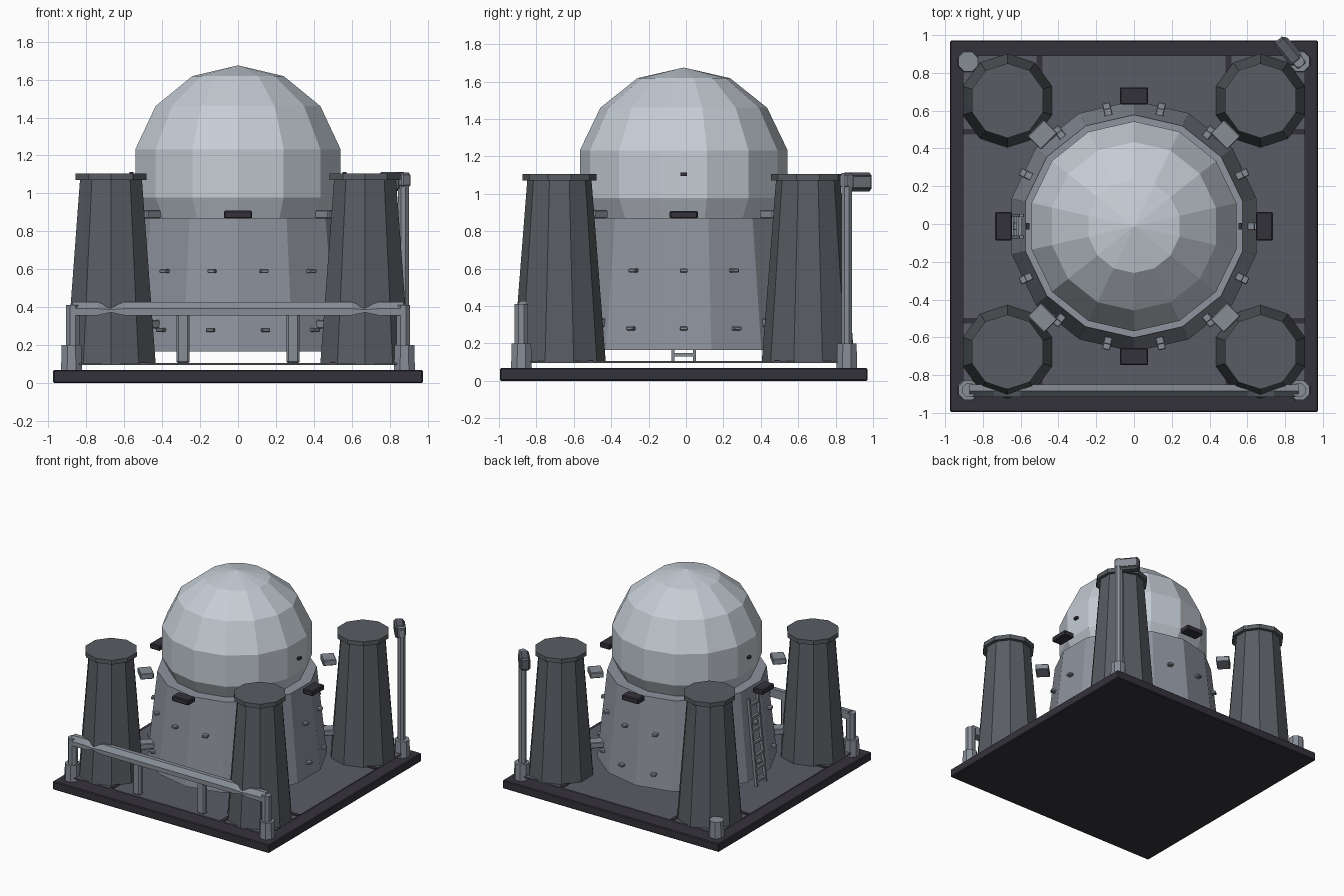
import bpy, bmesh, math
from mathutils import Matrix, Vector

if "Cube" in bpy.data.objects:
    bpy.data.objects.remove(bpy.data.objects["Cube"], do_unlink=True)

CY = -0.012  # plan centre of the platform


def material(name, r, g, b):
    lin = [(c / 255) ** 2.2 for c in (r, g, b)] + [1]
    m = bpy.data.materials.new(name)
    m.use_nodes = True
    m.diffuse_color = lin
    m.node_tree.nodes["Principled BSDF"].inputs["Base Color"].default_value = lin
    return m


DOME = material("pale dome", 196, 204, 212)
BODY = material("mid grey shell", 141, 146, 156)
METAL = material("light steel", 134, 140, 149)
PILLAR = material("slate pillar", 89, 93, 98)
FLOOR = material("floor grey", 91, 93, 101)
DARK = material("dark trim", 56, 53, 61)


def finish(name, bm, mat):
    bmesh.ops.recalc_face_normals(bm, faces=bm.faces)
    me = bpy.data.meshes.new(name)
    bm.to_mesh(me)
    bm.free()
    me.materials.append(mat)
    ob = bpy.data.objects.new(name, me)
    bpy.context.collection.objects.link(ob)
    return ob


def box(name, center, size, mat, turn=0.0, bevel=0.0):
    bm = bmesh.new()
    bmesh.ops.create_cube(bm, size=1)
    bmesh.ops.scale(bm, vec=size, verts=bm.verts)
    if bevel:
        bmesh.ops.bevel(bm, geom=bm.edges[:], offset=bevel, segments=1, affect='EDGES')
    bmesh.ops.transform(bm, verts=bm.verts,
                        matrix=Matrix.Translation(center) @ Matrix.Rotation(turn, 4, 'Z'))
    return finish(name, bm, mat)


def lathe(name, x, y, profile, sides, mat, phase=0.0):
    """Closed polygonal column through (radius, z) points."""
    bm = bmesh.new()
    rings = []
    for r, z in profile:
        angles = [phase + math.tau * i / sides for i in range(sides)]
        rings.append([bm.verts.new((x + r * math.cos(a), y + r * math.sin(a), z)) for a in angles])
    for a, b in zip(rings, rings[1:]):
        for i in range(sides):
            j = (i + 1) % sides
            bm.faces.new((a[i], a[j], b[j], b[i]))
    bm.faces.new(rings[0])
    bm.faces.new(rings[-1])
    return finish(name, bm, mat)


def polar(r, a, z):
    return Vector((r * math.cos(a), CY + r * math.sin(a), z))


# Platform
box("base_plate", (0, CY, 0.034), (1.95, 1.966, 0.068), DARK, bevel=0.006)
box("floor_plate", (0, CY, 0.1), (1.81, 1.81, 0.01), FLOOR)

# Central drum and faceted dome
SIDES = 14
lathe("drum", 0, CY, [(0.665, 0.165), (0.59, 0.87)], SIDES, BODY, math.pi / SIDES)
bm = bmesh.new()
bmesh.ops.create_uvsphere(bm, u_segments=SIDES, v_segments=7, radius=0.57,
                          matrix=Matrix.Translation((0, CY, 1.105)))
finish("dome", bm, DOME)

# Bolts on every drum panel
for i in range(SIDES):
    a = math.tau * i / SIDES
    for z, r in ((0.59, 0.615), (0.28, 0.645)):
        box("drum_bolt", polar(r, a, z), (0.05, 0.042, 0.02), METAL, a, 0.004)

# Dark lamps on the four sides, clamps on the diagonals
for i in range(4):
    a = i * math.pi / 2
    box("side_lamp", polar(0.69, a, 0.888), (0.09, 0.15, 0.042), DARK, a, 0.006)
    d = a + math.pi / 4
    box("upper_clamp", polar(0.685, d, 0.89), (0.10, 0.125, 0.046), METAL, d, 0.005)
    box("lower_clamp", polar(0.675, d, 0.31), (0.13, 0.09, 0.046), METAL, d, 0.005)
for s in (-1, 1):
    box("dome_peg", (s * 0.562, CY, 1.105), (0.02, 0.034, 0.018), DARK)

# Tapered corner pillars with caps and dark floor strips
for sx in (-1, 1):
    for sy in (-1, 1):
        x, y = sx * 0.67, CY + sy * 0.665
        lathe("pillar", x, y, [(0.248, 0.1), (0.172, 1.07)], 10, PILLAR, math.pi / 2)
        lathe("pillar_cap", x, y, [(0.198, 1.07), (0.198, 1.105)], 10, PILLAR, math.pi / 2)
        box("floor_strip", (sx * 0.5, CY + sy * 0.83, 0.107), (0.03, 0.15, 0.008), DARK)
        box("floor_strip", (sx * 0.83, CY + sy * 0.5, 0.107), (0.15, 0.03, 0.008), DARK)

# Corner posts: two rail posts, one stub, one lamp post
for sx, y, top in ((-1, -0.88, 0.41), (1, -0.88, 0.41), (-1, 0.86, 0), (1, 0.86, 1.11)):
    lathe("post_socket", sx * 0.878, y, [(0.06, 0.066), (0.056, 0.2)], 8, METAL, math.pi / 8)
    if top:
        r = 0.039 if top < 1 else 0.031
        lathe("post", sx * 0.872, y, [(r, 0.2), (r, top)], 8, METAL, math.pi / 8)

# Lamp head on the tall post
tilt = math.atan2(0.77, -0.63)
box("lamp_head", (0.815, 0.915, 1.063), (0.16, 0.075, 0.1), FLOOR, tilt, 0.014)
box("lamp_bracket", (0.872, 0.86, 1.07), (0.06, 0.06, 0.07), METAL, tilt, 0.008)
box("lamp_lens", Vector((0.815, 0.915, 1.063)) + Vector((0.77, 0.63, 0)) * 0.04,
    (0.12, 0.008, 0.06), METAL, tilt)

# Dented front rail lofted along x
bm = bmesh.new()
rings = []
half = [(0.6, 0), (0.67, 1), (0.74, 0), (0.872, 0)]
for x, dent in [(-x, d) for x, d in reversed(half)] + half:
    low, high = 0.357 + 0.015 * dent, 0.427 - 0.025 * dent
    mid = (low + high) / 2
    section = [(-0.915, low), (-0.915, mid), (-0.885, high), (-0.85, high), (-0.85, low)]
    rings.append([bm.verts.new((x, y, z)) for y, z in section])
for a, b in zip(rings, rings[1:]):
    for i in range(5):
        j = (i + 1) % 5
        bm.faces.new((a[i], a[j], b[j], b[i]))
bm.faces.new(rings[0])
bm.faces.new(rings[-1])
finish("front_rail", bm, METAL)
for s in (-1, 1):
    box("rail_support", (s * 0.29, -0.875, 0.235), (0.07, 0.05, 0.27), METAL, bevel=0.012)

# Ladder on the right side of the drum, leaning with its wall
lean = Vector((0.073, 0, 0.705))


def ladder_point(z):
    return Vector((-0.668, CY, 0.1)) + lean * ((z - 0.1) / lean.z)


for s in (-1, 1):
    bm = bmesh.new()
    bmesh.ops.create_cube(bm, size=1)
    bmesh.ops.scale(bm, vec=(0.022, 0.016, 0.7), verts=bm.verts)
    turn = Vector((0, 0, 1)).rotation_difference(lean).to_matrix().to_4x4()
    spot = ladder_point(0.45) + Vector((0, s * 0.058, 0))
    bmesh.ops.transform(bm, verts=bm.verts, matrix=Matrix.Translation(spot) @ turn)
    finish("ladder_rail", bm, METAL)
for i in range(7):
    box("ladder_rung", ladder_point(0.14 + 0.1 * i), (0.018, 0.11, 0.018), METAL)
